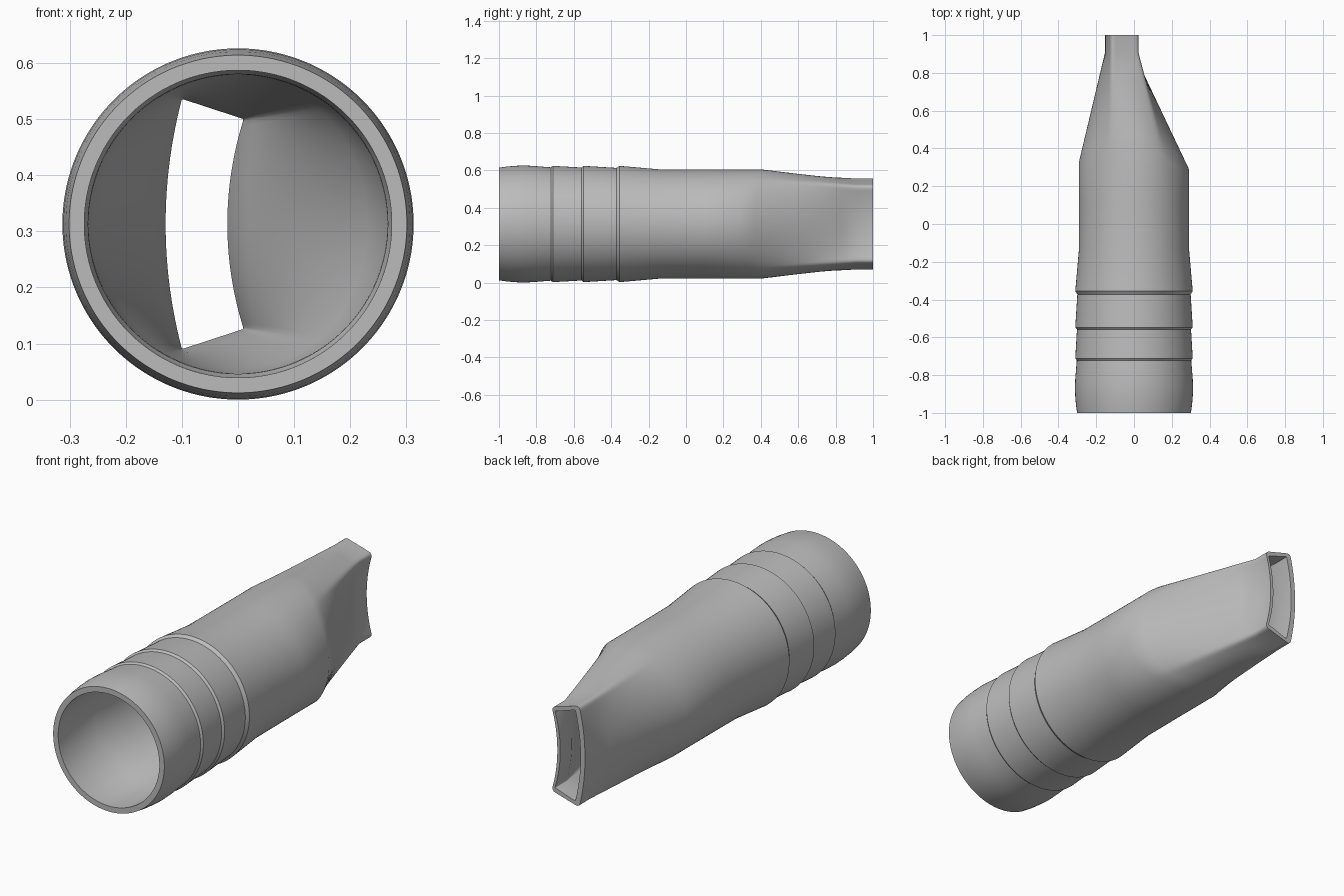
import bpy, bmesh, math
from mathutils import Vector

cube = bpy.data.objects.get("Cube")
if cube:
    bpy.data.objects.remove(cube, do_unlink=True)

AXIS_Z = 0.313
SLOT_START = 0.91

# Angles on the round body that run to the four slot corners
CORNER_ANGLES = [math.radians(a) for a in (-57, 57, 115, 245, 303)]
STEPS = (44, 18, 48, 18)          # points along right, top, left, bottom
BEND = 5                          # points around each corner


def slot_outline(right, left, bow, radius):
    """Bowed four-sided slot; right and left are the upper corners (x, z)."""
    corners = [Vector((right[0], -right[1])), Vector(right),
               Vector(left), Vector((left[0], -left[1]))]

    def side(i, t):
        p = corners[i].lerp(corners[(i + 1) % 4], t)
        if i % 2 == 0:
            p.x -= bow * 4 * t * (1 - t)
        return p

    def inset(i):
        return radius / (corners[(i + 1) % 4] - corners[i]).length

    points = []
    for i, count in enumerate(STEPS):
        f = inset(i)
        points += [side(i, f + (1 - 2 * f) * k / count) for k in range(count + 1)]
        j = (i + 1) % 4
        a, c, b = side(i, 1 - f), corners[j], side(j, inset(j))
        for k in range(1, BEND):
            t = k / BEND
            points.append(a * (1 - t) ** 2 + c * 2 * t * (1 - t) + b * t * t)
    return points


def body_angles():
    """Angles matching the slot outline point by point."""
    angles, margin = [], math.radians(5)
    for i, count in enumerate(STEPS):
        a, b = CORNER_ANGLES[i] + margin, CORNER_ANGLES[i + 1] - margin
        angles += [a + (b - a) * k / count for k in range(count + 1)]
        angles += [b + 2 * margin * k / BEND for k in range(1, BEND)]
    return angles


ANGLES = body_angles()


def round_ring(y, r):
    return [Vector((r * math.cos(a), y, AXIS_Z + r * math.sin(a))) for a in ANGLES]


def taper_rings(r, outline, levels=8):
    """Rings from the round body to the slot, then straight to the tip."""
    start = [Vector((r * math.cos(a),
                     0.31 - 0.02 * math.cos(a) + 0.10 * math.sin(a) ** 4,
                     AXIS_Z + r * math.sin(a))) for a in ANGLES]
    end = [Vector((p.x, SLOT_START, AXIS_Z + p.y)) for p in outline]
    rings = [[s.lerp(e, k / levels) for s, e in zip(start, end)]
             for k in range(levels + 1)]
    rings.append([Vector((p.x, 1.0, p.z)) for p in end])
    return rings


# Outer skin: rounded mouth, three barbs, plain barrel, flattened tip
outer_profile = [(-1, 0.301), (-0.96, 0.307), (-0.915, 0.311), (-0.87, 0.313),
                 (-0.82, 0.311), (-0.722, 0.303), (-0.712, 0.311),
                 (-0.558, 0.302), (-0.548, 0.311), (-0.372, 0.300),
                 (-0.356, 0.311), (-0.14, 0.292), (0.1, 0.291)]
outer = [round_ring(y, r) for y, r in outer_profile]
outer += taper_rings(0.291, slot_outline((0.028, 0.205), (-0.122, 0.248), 0.031, 0.022))

# Inner skin: stepped bore leading to the slot
inner_profile = [(-1, 0.274), (-0.71, 0.272), (-0.70, 0.267), (0.1, 0.266)]
inner = [round_ring(y, r) for y, r in inner_profile]
inner += taper_rings(0.266, slot_outline((0.01, 0.187), (-0.10, 0.223), 0.029, 0.004))

rings = outer + inner[::-1]
bm = bmesh.new()
loops = [[bm.verts.new(p) for p in ring] for ring in rings]
n = len(ANGLES)
for i, loop in enumerate(loops):
    following = loops[(i + 1) % len(loops)]
    for k in range(n):
        m = (k + 1) % n
        bm.faces.new((loop[k], loop[m], following[m], following[k]))
bmesh.ops.recalc_face_normals(bm, faces=bm.faces)

mesh = bpy.data.meshes.new("flat_nozzle")
bm.to_mesh(mesh)
bm.free()
nozzle = bpy.data.objects.new("flat_nozzle", mesh)
bpy.context.collection.objects.link(nozzle)

# Plain grey material
grey = bpy.data.materials.new("plain_grey")
grey.use_nodes = True
colour = (0.5, 0.5, 0.5, 1)
grey.diffuse_color = colour
grey.node_tree.nodes["Principled BSDF"].inputs["Base Color"].default_value = colour
mesh.materials.append(grey)

bpy.ops.object.select_all(action="DESELECT")
nozzle.select_set(True)
bpy.context.view_layer.objects.active = nozzle
bpy.ops.object.shade_smooth_by_angle(angle=math.radians(28))
